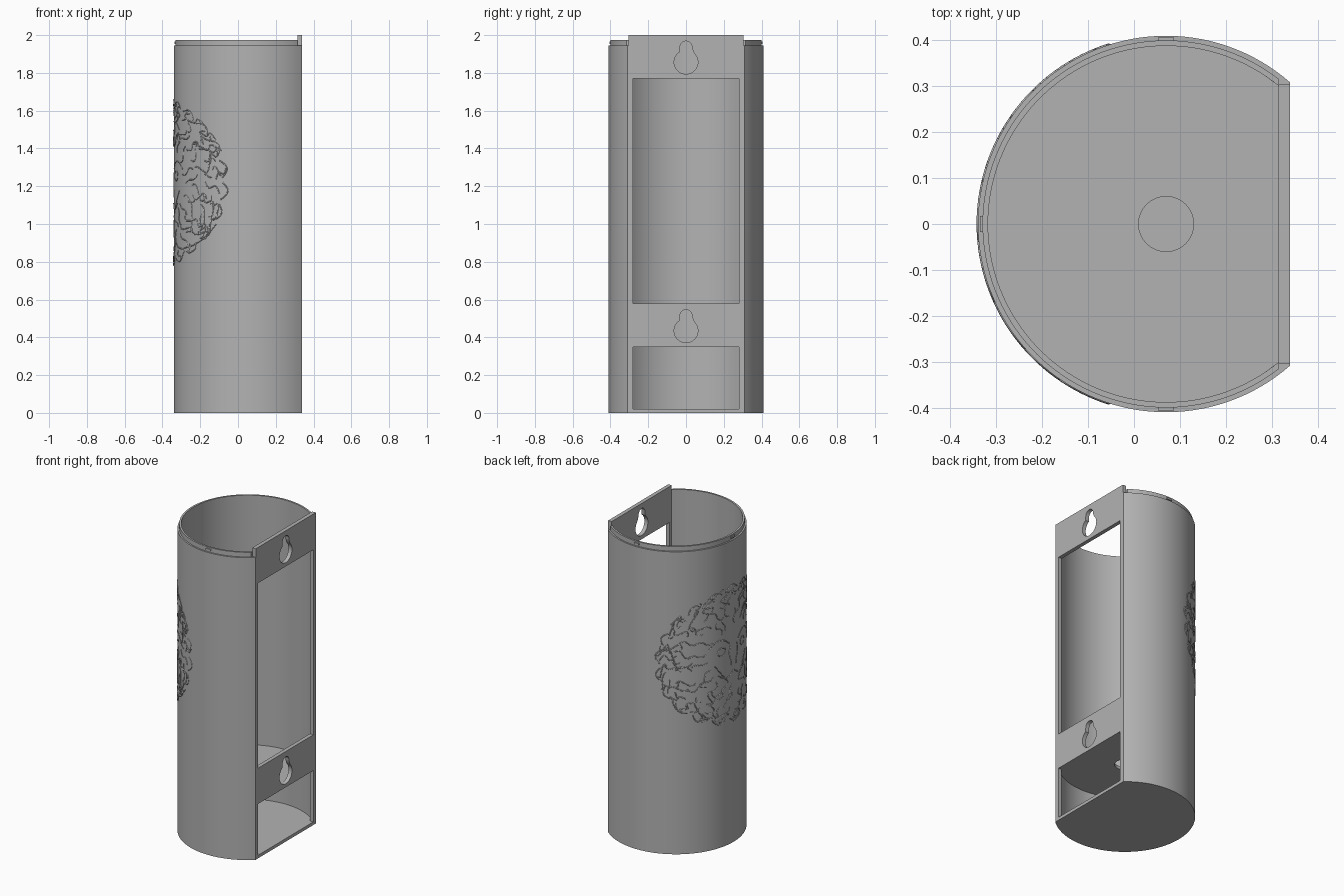
import bpy, bmesh, math, random
from math import sin, cos, pi, acos, sqrt

old = bpy.data.objects.get("Cube")
if old:
    bpy.data.objects.remove(old, do_unlink=True)

CX = 0.07                 # axis of the round wall
R_OUT, R_LIP, R_IN = 0.41, 0.40, 0.388
X_BACK, X_PLATE = 0.34, 0.315
random.seed(4)

grey = bpy.data.materials.new("plain_grey")
grey.use_nodes = True
grey.diffuse_color = (0.45, 0.45, 0.45, 1)
grey.node_tree.nodes["Principled BSDF"].inputs["Base Color"].default_value = (0.45, 0.45, 0.45, 1)


def finish(obj, smooth=True):
    obj.data.materials.append(grey)
    bpy.ops.object.select_all(action='DESELECT')
    obj.select_set(True)
    bpy.context.view_layer.objects.active = obj
    if obj.type == 'CURVE':
        bpy.ops.object.convert(target='MESH')
        obj = bpy.context.view_layer.objects.active
    if smooth:
        bpy.ops.object.shade_smooth_by_angle(angle=math.radians(30))
    return obj


def arc(radius, x_end, n=96):
    """Points round the wall, from one end of the flat back to the other."""
    a = acos((x_end - CX) / radius)
    return [(CX + radius * cos(t), radius * sin(t))
            for t in (a + (2 * pi - 2 * a) * i / n for i in range(n + 1))]


def band(name, outer, inner, z0, z1):
    """Open ring between two matching outlines."""
    bm = bmesh.new()
    rows = [[bm.verts.new((x, y, z)) for x, y in line]
            for line, z in ((outer, z0), (outer, z1), (inner, z1), (inner, z0))]
    for k in range(4):
        a, b = rows[k], rows[(k + 1) % 4]
        for i in range(len(outer) - 1):
            bm.faces.new((a[i], a[i + 1], b[i + 1], b[i]))
    for i in (0, -1):
        bm.faces.new([r[i] for r in rows])
    bmesh.ops.recalc_face_normals(bm, faces=bm.faces)
    me = bpy.data.meshes.new(name)
    bm.to_mesh(me)
    bm.free()
    obj = bpy.data.objects.new(name, me)
    bpy.context.collection.objects.link(obj)
    return finish(obj)


def sheet(name, outlines, thickness, loc, rot=(0, 0, 0)):
    """Flat plate; every outline after the first is a hole."""
    cu = bpy.data.curves.new(name, 'CURVE')
    cu.dimensions = '2D'
    cu.fill_mode = 'BOTH'
    cu.extrude = thickness / 2
    for line in outlines:
        sp = cu.splines.new('POLY')
        sp.points.add(len(line) - 1)
        for p, (x, y) in zip(sp.points, line):
            p.co = (x, y, 0, 1)
        sp.use_cyclic_u = True
    obj = bpy.data.objects.new(name, cu)
    bpy.context.collection.objects.link(obj)
    obj.location, obj.rotation_euler = loc, rot
    return finish(obj)


def rect(w, z0, z1):
    return [(-w, z0), (w, z0), (w, z1), (-w, z1)]


def circle(cx, cy, r, a0=0.0, a1=2 * pi, n=32):
    return [(cx + r * cos(a0 + (a1 - a0) * i / n), cy + r * sin(a0 + (a1 - a0) * i / n))
            for i in range(n)]


def keyhole(z):
    """Round hole with a narrow rounded slot above it."""
    return (circle(0, z, 0.063, 2.15, 2 * pi + 0.99) +
            circle(0, z + 0.079, 0.032, -0.1, pi + 0.1, 16))


# Round wall, its ends meeting the back plate
inner = arc(R_IN, X_PLATE)
inner = [(X_BACK, 0.305)] + inner[1:-1] + [(X_BACK, -0.305)]
inner[1], inner[-2] = (X_PLATE, 0.301), (X_PLATE, -0.301)
band("round_wall", arc(R_OUT, X_BACK), inner, 0, 1.945)

# Stepped lip for a lid
band("top_lip", arc(R_LIP, X_PLATE), arc(R_IN, X_PLATE), 1.945, 1.975)

# Small catches on the lip
for i, a in enumerate((pi / 2, pi, 3 * pi / 2)):
    bpy.ops.mesh.primitive_cube_add(size=1, location=(CX + 0.4 * cos(a), 0.4 * sin(a), 1.96),
                                    rotation=(0, 0, a))
    catch = bpy.context.object
    catch.name = f"lip_catch_{i + 1}"
    catch.scale = (0.012, 0.035, 0.012)
    finish(catch, False)

# Back plate with two windows and two hanging holes
sheet("back_plate", [rect(0.305, 0, 2), rect(0.28, 0.58, 1.77), rect(0.28, 0.02, 0.35),
                     keyhole(1.857), keyhole(0.435)],
      X_BACK - X_PLATE, ((X_BACK + X_PLATE) / 2, 0, 0), (pi / 2, 0, pi / 2))

# Floor and the shelf above it with a centre hole
disc = arc(R_IN, X_PLATE)
sheet("floor", [disc], 0.02, (0, 0, 0.01))
sheet("shelf", [disc, circle(CX, 0, 0.06)], 0.02, (0, 0, 0.36))

# Round ornament of fine lines wrapped on the wall
ornament = bpy.data.curves.new("ornament_lines", 'CURVE')
ornament.dimensions = '3D'
ornament.bevel_depth = 0.004
ornament.bevel_resolution = 0
ornament.use_fill_caps = True


def stroke(points):
    sp = ornament.splines.new('POLY')
    sp.points.add(len(points) - 1)
    for p, (u, v) in zip(sp.points, points):
        a = pi - u * 1.27
        p.co = (CX + 0.409 * cos(a), 0.409 * sin(a), 1.22 + 0.44 * v, 1)


def lock(r, a, length, swing, bend):
    """Wavy strand running outward at a slant."""
    pts = []
    for i in range(9):
        t = i / 8
        rad = min(r + length * t, 1.0)
        ang = a + swing * t + bend * sin(2 * pi * t)
        pts.append((rad * cos(ang), rad * sin(ang)))
    stroke(pts)


# Strands in rings round the face
for r, count, length in ((0.42, 20, 0.2), (0.58, 26, 0.2), (0.74, 34, 0.18), (0.86, 40, 0.13)):
    for i in range(count):
        a = 2 * pi * (i + random.uniform(-0.3, 0.3)) / count
        lock(r + random.uniform(-0.04, 0.04), a, length, random.uniform(-0.25, 0.25),
             random.choice((-1, 1)) * random.uniform(0.03, 0.08))

# Scalloped edge
for i in range(22):
    a = 2 * pi * i / 22
    stroke([((0.94 + 0.06 * sin(pi * t / 6)) * cos(a + 0.22 * t / 6),
             (0.94 + 0.06 * sin(pi * t / 6)) * sin(a + 0.22 * t / 6)) for t in range(7)])

# Brows, eyes, nose and mouth, mirrored
for s in (-1, 1):
    stroke([(s * (0.08 + 0.05 * t), 0.16 + 0.1 * sin(pi * t / 6)) for t in range(7)])
    stroke([(s * x, y) for x, y in circle(0.2, 0.08, 0.06, 0, 2 * pi, 12)])
    stroke([(s * (0.06 + 0.02 * sin(t)), 0.12 - 0.06 * t) for t in range(6)])
    stroke([(s * 0.05 * t, -0.25 - 0.08 * sin(pi * t / 5)) for t in range(6)])
    stroke([(s * (0.3 - 0.04 * t), -0.1 - 0.06 * t) for t in range(6)])

orn = bpy.data.objects.new("ornament_lines", ornament)
bpy.context.collection.objects.link(orn)
finish(orn, False)
